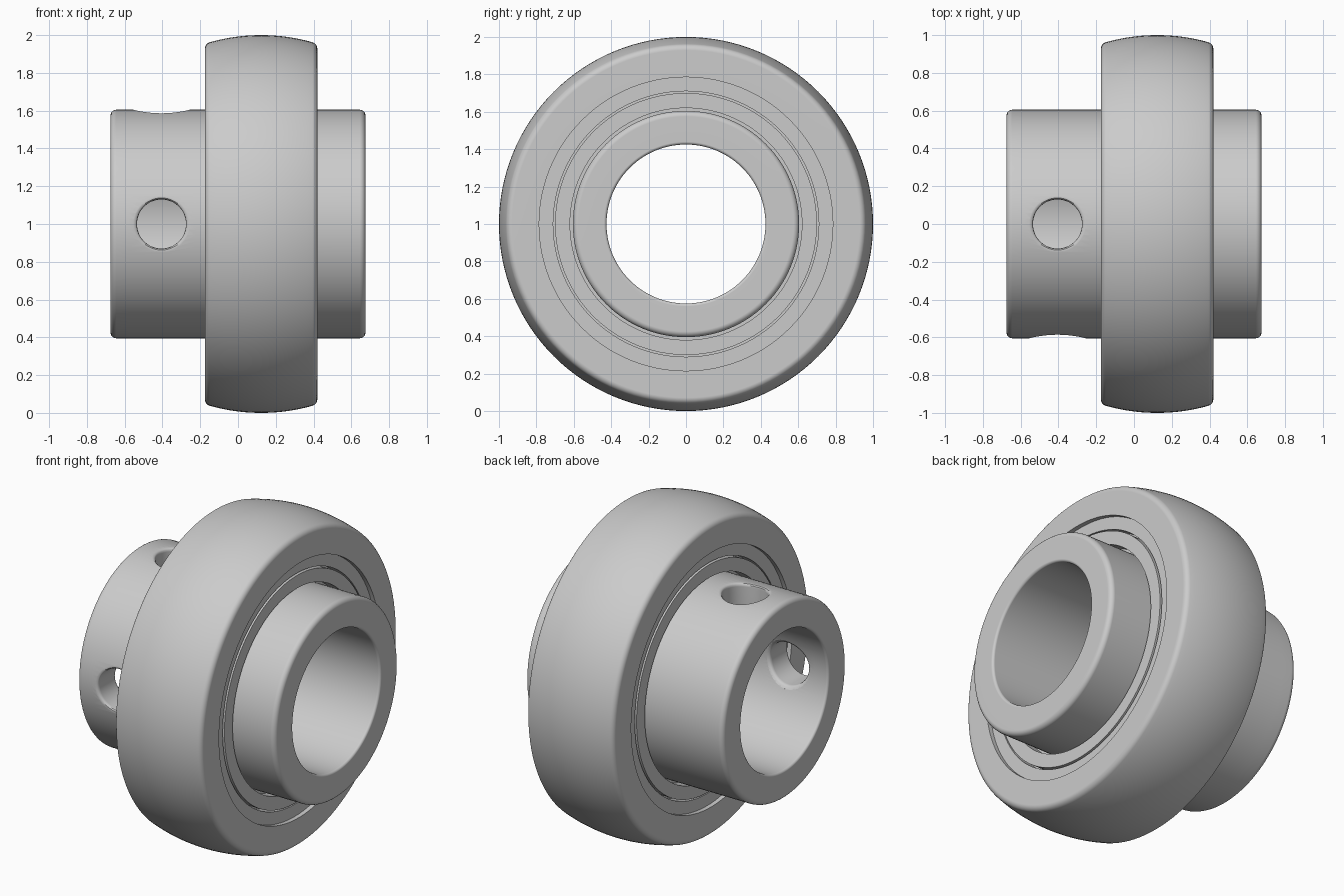
import bpy
import bmesh
from math import sin, cos, pi, sqrt, atan2

cube = bpy.data.objects.get("Cube")
if cube:
    bpy.data.objects.remove(cube)

SEGMENTS = 128
RING_X = 0.1225          # middle plane of the outer ring
R_OUT, R_BORE = 0.605, 0.425
HALF_LEN = 0.675

steel = bpy.data.materials.new("steel grey")
steel.use_nodes = True
grey = (0.6, 0.6, 0.6, 1)
steel.diffuse_color = grey
steel.node_tree.nodes["Principled BSDF"].inputs["Base Color"].default_value = grey


def make_object(name, bm):
    bmesh.ops.recalc_face_normals(bm, faces=bm.faces)
    mesh = bpy.data.meshes.new(name)
    bm.to_mesh(mesh)
    bm.free()
    mesh.materials.append(steel)
    obj = bpy.data.objects.new(name, mesh)
    bpy.context.collection.objects.link(obj)
    return obj


def loft(bm, loops, closed):
    """Bridge equal-sized vertex loops with quads."""
    count = len(loops[0])
    pairs = list(zip(loops, loops[1:] + loops[:1]))
    for a, b in pairs if closed else pairs[:-1]:
        for i in range(count):
            j = (i + 1) % count
            bm.faces.new((a[i], a[j], b[j], b[i]))


def revolve(name, profile, centre=0):
    """Turn a closed (x, radius) profile around the shaft axis."""
    bm = bmesh.new()
    angles = [2 * pi * i / SEGMENTS for i in range(SEGMENTS)]
    loops = [[bm.verts.new((centre + x, r * sin(a), 1 + r * cos(a))) for a in angles]
             for x, r in profile]
    loft(bm, loops, True)
    return make_object(name, bm)


def arc(cx, cr, rad, start, end, steps=5):
    return [(cx + rad * cos(start + (end - start) * i / steps),
             cr + rad * sin(start + (end - start) * i / steps)) for i in range(steps + 1)]


def mirrored(half):
    """Complete a profile that is symmetrical about x = 0."""
    return half + [(-x, r) for x, r in reversed(half)]


def smooth(obj):
    bpy.ops.object.select_all(action='DESELECT')
    obj.select_set(True)
    bpy.context.view_layer.objects.active = obj
    bpy.ops.object.shade_smooth_by_angle(angle=0.6)
    weighted = obj.modifiers.new("even shading", 'WEIGHTED_NORMAL')
    weighted.keep_sharp = True


# Outer ring with a spherical outside and rounded rims
half, fillet = 0.2975, 0.035
fx = half - fillet
fr = sqrt((1 - fillet) ** 2 - fx ** 2)
tangent = atan2(fr, fx)
crown = arc(0, 0, 1, pi - tangent, tangent, 20)
right_rim = arc(fx, fr, fillet, tangent, 0)
left_rim = [(-x, r) for x, r in reversed(right_rim)]
bore_side = [(half, 0.785), (half - 0.05, 0.785), (0.05 - half, 0.785), (-half, 0.785)]
smooth(revolve("outer_ring", left_rim[:-1] + crown + right_rim[1:] + bore_side, RING_X))

# Recessed seals and slinger discs, the same on both faces
smooth(revolve("seals", mirrored([(0.15, 0.787), (0.27, 0.787), (0.27, 0.71),
                                  (0.15, 0.71)]), RING_X))
smooth(revolve("slingers", mirrored([(0.15, 0.70), (0.275, 0.70), (0.275, 0.62),
                                     (0.15, 0.62)]), RING_X))
smooth(revolve("race_core", mirrored([(0.2, 0.75), (0.2, 0.59)]), RING_X))

# Inner ring: a sleeve with rounded ends
f, g = 0.03, 0.015
end = arc(HALF_LEN - f, R_OUT - f, f, pi / 2, 0) + arc(HALF_LEN - g, R_BORE + g, g, 0, -pi / 2)
left_end = [(-x, r) for x, r in reversed(end)]
stations = [-0.58, -0.22]
profile = (end + [(x, R_BORE) for x in reversed(stations)]
           + left_end + [(x, R_OUT) for x in stations])
sleeve = revolve("inner_ring", profile)


# Set screw holes whose rounded mouths follow the curved walls
def screw_hole(to_top):
    bm = bmesh.new()
    bore_mouth = [(0.158, 0.04), (0.15, 0.0), (0.138, -0.004), (0.132, -0.011), (0.13, -0.022)]
    rings = [(rho, R_BORE, -d) for rho, d in bore_mouth]
    rings += [(rho, R_OUT, d) for rho, d in reversed(bore_mouth)]
    loops = []
    for rho, wall, offset in rings:
        loop = []
        for i in range(48):
            t = 2 * pi * i / 48
            x, side = -0.405 + rho * cos(t), rho * sin(t)
            out = sqrt(wall ** 2 - side ** 2) + offset
            loop.append(bm.verts.new((x, side, 1 + out) if to_top else (x, -out, 1 + side)))
        loops.append(loop)
    loft(bm, loops, False)
    bm.faces.new(loops[0])
    bm.faces.new(loops[-1])
    cutter = make_object("screw_hole_cutter", bm)
    cutter.hide_render = True
    return cutter


bpy.context.view_layer.objects.active = sleeve
for to_top in (True, False):
    cutter = screw_hole(to_top)
    cut = sleeve.modifiers.new("screw hole", 'BOOLEAN')
    cut.operation = 'DIFFERENCE'
    cut.solver = 'EXACT'
    cut.object = cutter
    bpy.ops.object.modifier_apply(modifier=cut.name)
    bpy.data.objects.remove(cutter)
smooth(sleeve)
